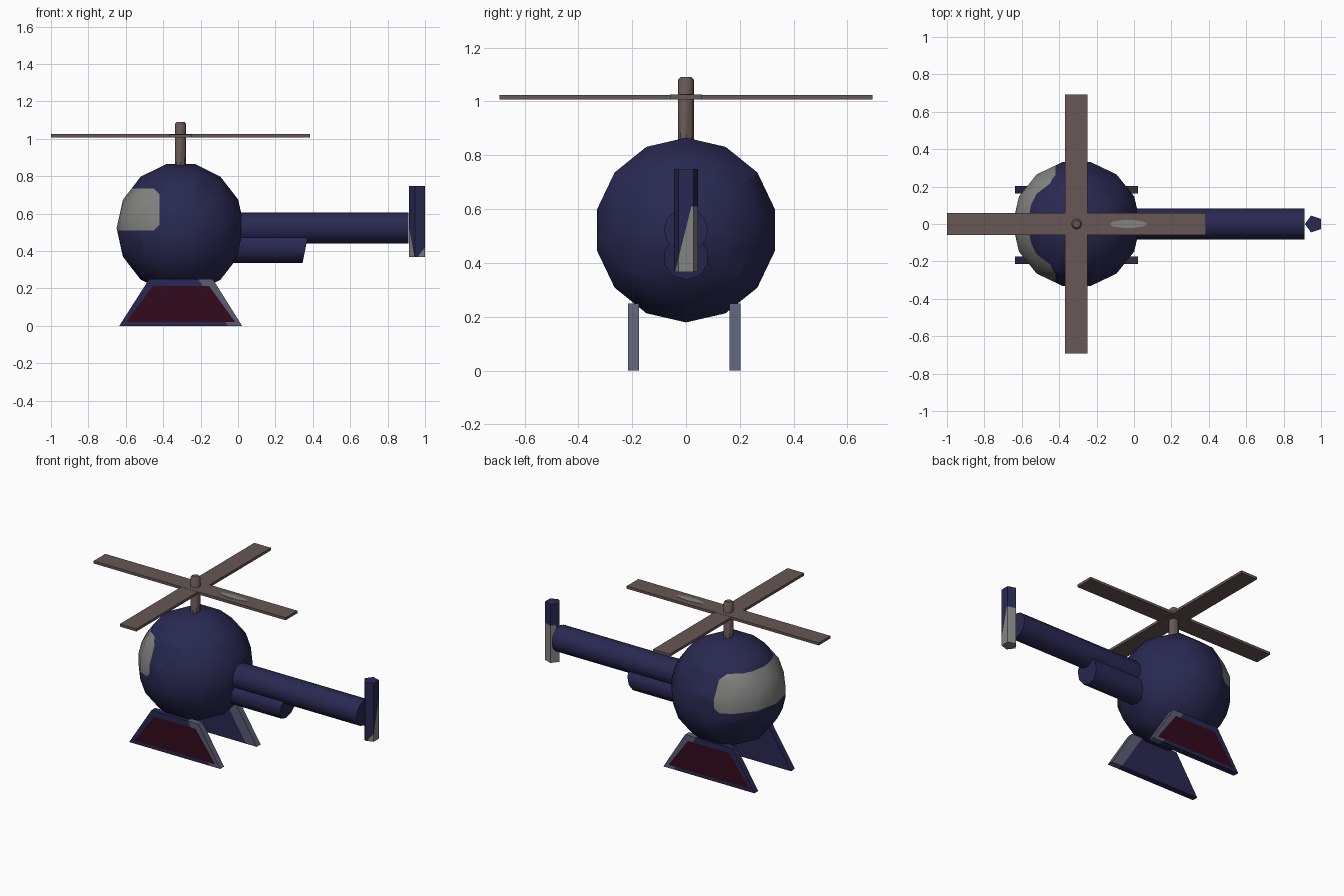
import bpy, bmesh, math
from mathutils import Vector

if "Cube" in bpy.data.objects:
    bpy.data.objects.remove(bpy.data.objects["Cube"])


def material(name, rgb):
    m = bpy.data.materials.new(name)
    m.diffuse_color = (*rgb, 1)
    m.use_nodes = True
    m.node_tree.nodes["Principled BSDF"].inputs["Base Color"].default_value = m.diffuse_color
    return m


NAVY = material("navy", (0.022, 0.022, 0.085))
BROWN = material("rotor_brown", (0.135, 0.095, 0.09))
GLASS = material("window_grey", (0.23, 0.23, 0.225))
SLATE = material("slate", (0.105, 0.11, 0.175))
MAROON = material("maroon", (0.032, 0.003, 0.012))


def loft(rings):
    """Closed solid through rings of equal point count."""
    bm = bmesh.new()
    vs = [[bm.verts.new(p) for p in r] for r in rings]
    n = len(rings[0])
    for a, b in zip(vs, vs[1:]):
        for i in range(n):
            j = (i + 1) % n
            bm.faces.new((a[i], a[j], b[j], b[i]))
    bm.faces.new(vs[0][::-1])
    bm.faces.new(vs[-1])
    bmesh.ops.remove_doubles(bm, verts=bm.verts, dist=1e-4)
    bmesh.ops.recalc_face_normals(bm, faces=bm.faces)
    return bm


def paint(bm, planes, index):
    """Cut along planes and colour the unpainted faces behind all of them."""
    planes = [(Vector(c), Vector(n)) for c, n in planes]
    for c, n in planes:
        bmesh.ops.bisect_plane(bm, geom=bm.verts[:] + bm.edges[:] + bm.faces[:],
                               plane_co=c, plane_no=n, dist=1e-5)
    for f in bm.faces:
        mid = f.calc_center_median()
        if f.material_index == 0 and all((mid - c).dot(n) < 0 for c, n in planes):
            f.material_index = index


def finish(bm, name, mats, angle=40):
    me = bpy.data.meshes.new(name)
    bm.to_mesh(me)
    bm.free()
    for m in mats:
        me.materials.append(m)
    me.polygons.foreach_set("use_smooth", [True] * len(me.polygons))
    me.set_sharp_from_angle(angle=math.radians(angle))
    ob = bpy.data.objects.new(name, me)
    bpy.context.collection.objects.link(ob)
    return ob


def circle(n, r, start=0.0):
    return [(r * math.cos(start + math.tau * i / n), r * math.sin(start + math.tau * i / n))
            for i in range(n)]


def box(x0, x1, y0, y1, z0, z1):
    base = [(x0, y0), (x1, y0), (x1, y1), (x0, y1)]
    return loft([[(x, y, z) for x, y in base] for z in (z0, z1)])


# Round cabin with a wraparound windscreen
rings = []
for k in range(8):
    t = math.pi * k / 7
    rings.append([(-0.307 - 0.342 * math.cos(t), 0.348 * y * math.sin(t),
                   0.522 + 0.352 * z * math.sin(t))
                  for y, z in circle(14, 1, math.pi / 2)])
body = loft(rings)
paint(body, [((0, 0, 0.735), (0, 0, 1)), ((0, 0, 0.51), (0, 0, -1)),
             ((-0.42, 0, 0), (1, 0, 0)),
             ((-0.45, 0, 0.735), (1, 0, 1)), ((-0.45, 0, 0.51), (1, 0, -1))], 1)
finish(body, "cabin", [NAVY, GLASS], 60)

# Tail boom and the deeper root below it
boom = circle(12, 0.082)
finish(loft([[(x, y, 0.523 + z) for y, z in boom] for x in (-0.1, 0.912)]),
       "tail_boom", [NAVY])
root = circle(10, 0.084, math.pi / 10)
finish(loft([[(x + s * z, y, 0.42 + z) for y, z in root]
             for x, s in ((-0.1, 0), (0.362, 0.2))]), "tail_boom_root", [NAVY])

# Five-sided upright tail fin with a pale lower patch
pent = circle(5, 0.047, math.pi)
fin = loft([[(0.961 + x, y, z) for x, y in pent] for z in (0.367, 0.748)])
paint(fin, [((0.96, -0.04, 0.37), (0, -1, 0.25)), ((0, 0, 0.61), (0, 0, 1))], 1)
finish(fin, "tail_fin", [NAVY, GLASS])

# Rotor mast and crossed blades
finish(loft([[(-0.307 + x * s, y * s, z) for x, y in circle(8, 0.03)]
             for z, s in ((0.8, 1), (1.08, 1), (1.09, 0.7))]), "rotor_mast", [BROWN])
finish(box(-1.0, 0.386, -0.06, 0.06, 1.008, 1.025), "rotor_blade_long", [BROWN])
finish(box(-0.368, -0.248, -0.693, 0.693, 1.007, 1.024), "rotor_blade_cross", [BROWN])

# Pale worn patch on the rear blade
finish(loft([[(-0.03 + x, 0.22 * y, z) for x, y in circle(12, 0.1)]
             for z in (1.024, 1.027)]), "blade_patch", [GLASS])

# Trapezoid landing skids with an outer panel and slate rear edge
side = [(-0.635, 0.0), (0.022, 0.0), (-0.135, 0.25), (-0.475, 0.25)]
slope = Vector((-0.25, 0, -0.157))
for name, y, out in (("right_skid", -0.195, -1), ("left_skid", 0.182, 1)):
    skid = loft([[(x, y + d, z) for x, z in side] for d in (-0.02, 0.02)])
    outer = [f for f in skid.faces if f.normal.y * out > 0.9]
    bmesh.ops.inset_individual(skid, faces=outer, thickness=0.042, depth=0.0)
    for f in outer:
        f.material_index = 1
    paint(skid, [((-0.055, 0, 0), slope)], 2)
    finish(skid, name, [NAVY, MAROON, SLATE])
